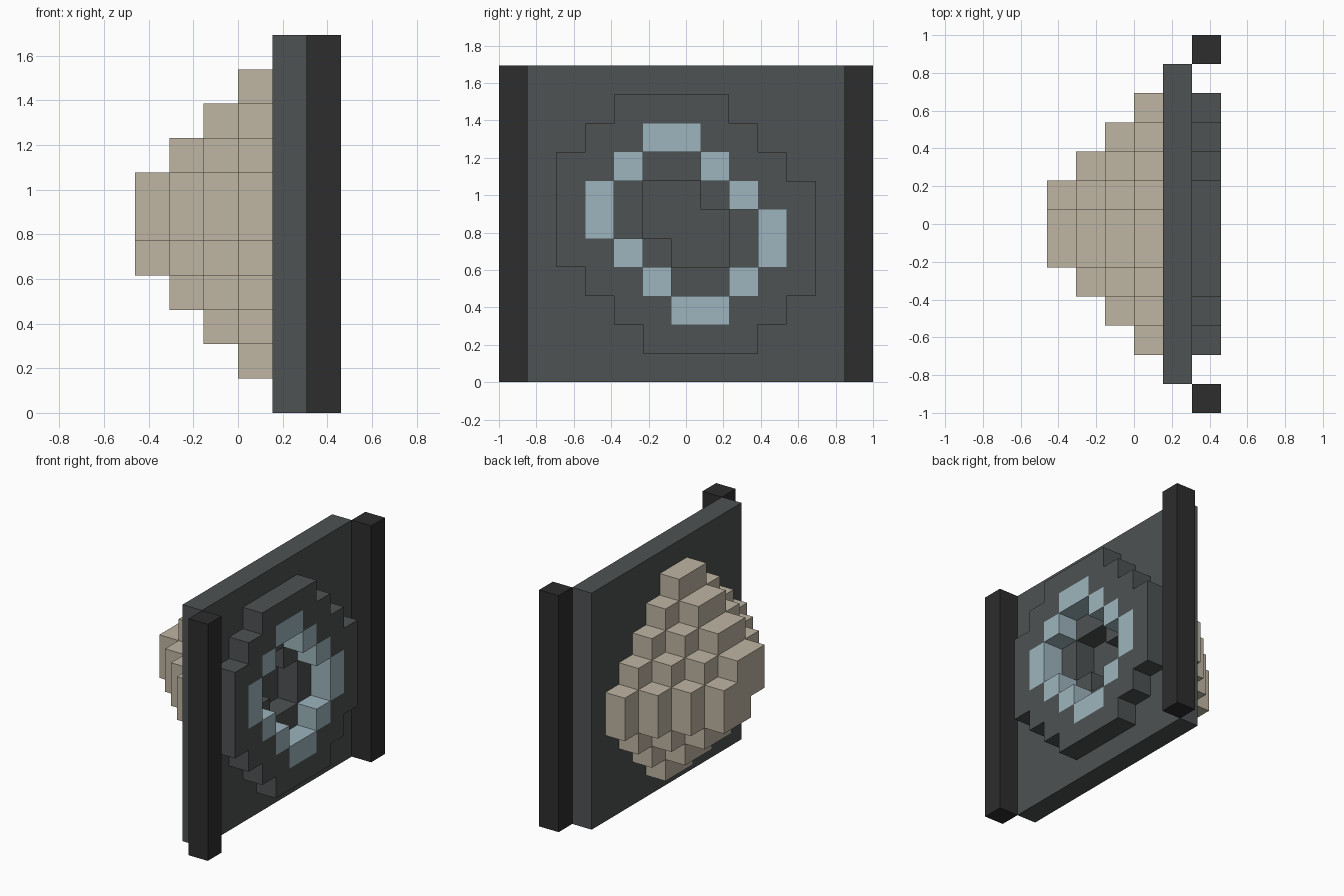
import bpy
import bmesh
from mathutils import Vector

cube = bpy.data.objects.get("Cube")
if cube:
    bpy.data.objects.remove(cube, do_unlink=True)

UNIT = 2 / 13   # edge of one block
SIDE = 11       # blocks along each side of the panel
MID = 5         # centre block of the panel


def material(name, rgb):
    """Flat material from display colour values."""
    lin = [((c / 255 + 0.055) / 1.055) ** 2.4 for c in rgb] + [1]
    mat = bpy.data.materials.new(name)
    mat.use_nodes = True
    mat.diffuse_color = lin
    mat.node_tree.nodes["Principled BSDF"].inputs["Base Color"].default_value = lin
    return mat


def skewed_disc(layer, r, clip=SIDE):
    """Stepped round slice, stretched by one block along one diagonal."""
    span = range(-MID, MID + 1)
    return {(layer, u + MID, v + MID) for u in span for v in span
            if abs(u) + abs(v) <= r + (u * v < 0) and max(abs(u), abs(v)) <= clip}


def build(name, cells, solid, mat):
    """Make the outer faces of a set of blocks and merge the flat areas."""
    bm = bmesh.new()
    for cell in cells:
        centre = Vector(cell) + Vector((0.5, 0.5, 0.5))
        for axis in range(3):
            for sign in (-1, 1):
                near = list(cell)
                near[axis] += sign
                if tuple(near) in solid:
                    continue
                n, a, b = Vector(), Vector(), Vector()
                n[axis] = sign / 2
                a[(axis + 1) % 3] = 0.5
                b[(axis + 2) % 3] = sign / 2
                corners = [n - a - b, n + a - b, n + a + b, n - a + b]
                bm.faces.new([bm.verts.new(centre + c) for c in corners])
    bmesh.ops.remove_doubles(bm, verts=bm.verts[:], dist=0.001)
    bmesh.ops.dissolve_limit(bm, angle_limit=0.01, verts=bm.verts[:], edges=bm.edges[:])
    for v in bm.verts:
        v.co = (v.co + Vector((-3, -SIDE / 2, 0))) * UNIT
    mesh = bpy.data.meshes.new(name)
    bm.to_mesh(mesh)
    bm.free()
    mesh.materials.append(mat)
    obj = bpy.data.objects.new(name, mesh)
    bpy.context.collection.objects.link(obj)


beige = material("beige", (191, 181, 162))
grey = material("slate grey", (78, 82, 83))
blue = material("pale blue", (157, 181, 189))
black = material("charcoal", (45, 45, 45))

# Stepped cone behind the panel, with a dark core at the bottom of the recess
core = skewed_disc(3, 1)
cone = set().union(*(skewed_disc(i, i + 1) for i in range(4))) - core

# Panel with a central hole
panel = {(4, j, k) for j in range(SIDE) for k in range(SIDE)} - skewed_disc(4, 1)

# Raised rim and the pale ring set into it
ring = skewed_disc(5, 3) - skewed_disc(5, 2)
rim = skewed_disc(5, 5, clip=4) - skewed_disc(5, 3)

# Upright posts at both ends
right_post = {(5, -1, k) for k in range(SIDE)}
left_post = {(5, SIDE, k) for k in range(SIDE)}

parts = [
    ("stepped_cone", cone, beige),
    ("recess_core", core, grey),
    ("panel", panel, grey),
    ("raised_rim", rim, grey),
    ("pale_ring", ring, blue),
    ("near_post", right_post, black),
    ("far_post", left_post, black),
]
solid = set().union(*(cells for _, cells, _ in parts))
for name, cells, mat in parts:
    build(name, cells, solid, mat)
